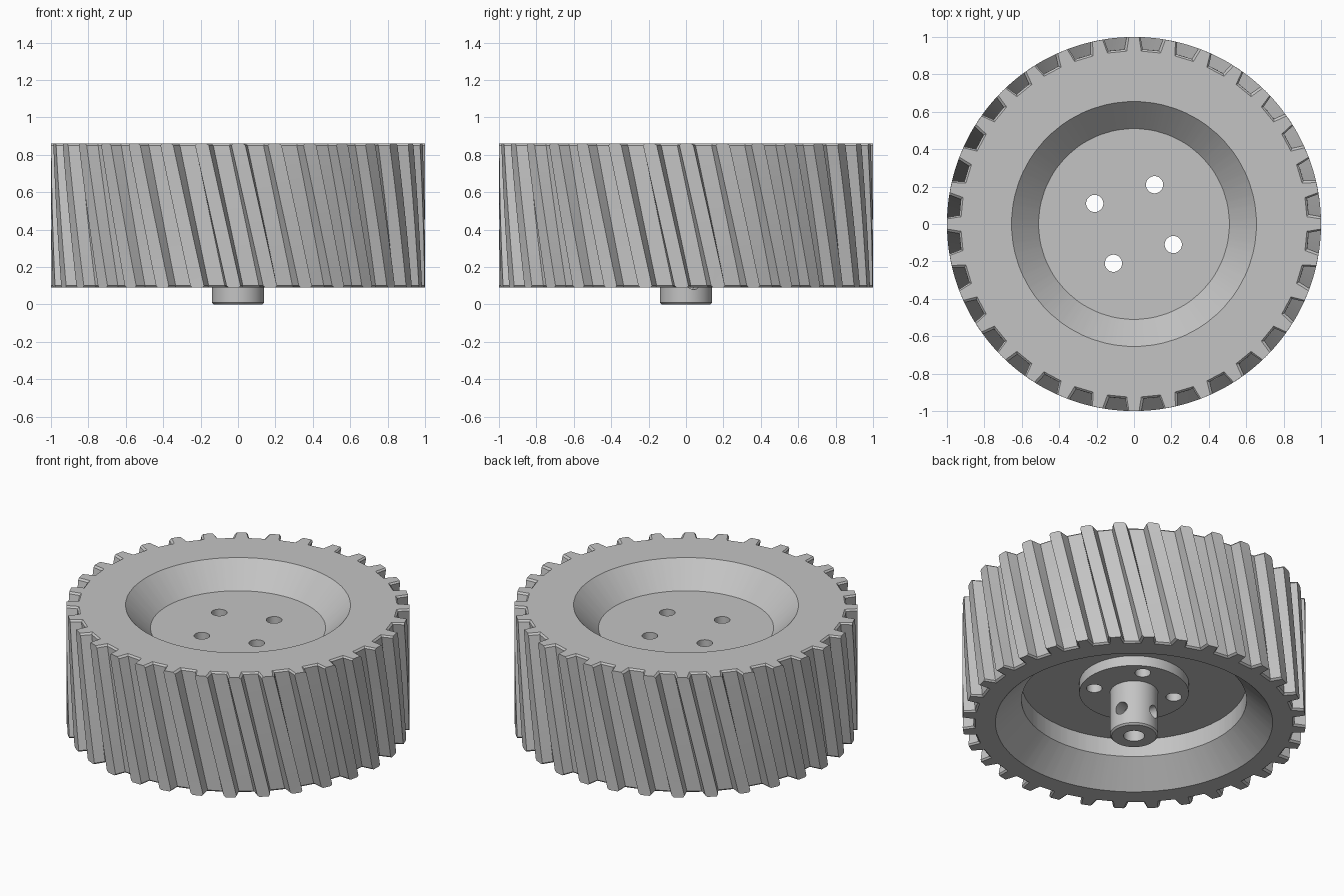
import bpy
import bmesh
from math import sin, cos, pi, radians
from mathutils import Vector, Matrix

cube = bpy.data.objects.get("Cube")
if cube:
    bpy.data.objects.remove(cube)

# Single plain grey
grey = bpy.data.materials.new("plain_grey")
grey.use_nodes = True
colour = (0.55, 0.55, 0.55, 1)
grey.diffuse_color = colour
grey.node_tree.nodes["Principled BSDF"].inputs["Base Color"].default_value = colour

TEETH = 32
PITCH = 2 * pi / TEETH
BOTTOM, TOP = 0.09, 0.86
TWIST = radians(10)
BOLT_ANGLE = radians(62.4)


def make_object(name, bm):
    bmesh.ops.recalc_face_normals(bm, faces=bm.faces)
    mesh = bpy.data.meshes.new(name)
    bm.to_mesh(mesh)
    bm.free()
    mesh.materials.append(grey)
    obj = bpy.data.objects.new(name, mesh)
    bpy.context.collection.objects.link(obj)
    return obj


def stack(name, rings):
    """Skin a list of equal-length rings and cap both ends."""
    bm = bmesh.new()
    loops = [[bm.verts.new(p) for p in ring] for ring in rings]
    for a, b in zip(loops, loops[1:]):
        for i in range(len(a)):
            j = (i + 1) % len(a)
            bm.faces.new((a[i], a[j], b[j], b[i]))
    bm.faces.new(loops[0])
    bm.faces.new(loops[-1])
    return make_object(name, bm)


def ring(angles, r, z):
    return [Vector((r * cos(a), r * sin(a), z)) for a in angles]


def tooth_ring(z, extra=0.0):
    """Tread outline at height z; extra widens the grooves for the end bevel."""
    twist = TWIST * (TOP - z) / (TOP - BOTTOM)
    points = []
    for k in range(TEETH):
        mid = (k + 0.5) * PITCH + twist
        for side, r, half in ((-1, 1, 0.061), (-1, 0.935, 0.046),
                              (1, 0.935, 0.046), (1, 1, 0.061)):
            r = r if r == 1 else r - extra
            a = mid + side * (half + extra)
            points.append(Vector((r * cos(a), r * sin(a), z)))
    return points


def tooth_angles(twist):
    return [(k + 0.5) * PITCH + twist + o for k in range(TEETH)
            for o in (-0.07, -0.05, 0.05, 0.07)]


# Wheel: lower recess, helical tread, upper dish
low, high = tooth_angles(TWIST), tooth_angles(0)
bevel = 0.01
steps = 8
tread = [tooth_ring(BOTTOM, bevel)]
for s in range(steps + 1):
    tread.append(tooth_ring(BOTTOM + bevel + (TOP - BOTTOM - 2 * bevel) * s / steps))
tread.append(tooth_ring(TOP, bevel))
wheel = stack("wheel", [ring(low, 0.655, 0.355), ring(low, 0.655, 0.24),
                        ring(low, 0.807, BOTTOM)] + tread +
              [ring(high, 0.655, TOP), ring(high, 0.51, 0.714)])

# Hub: blind bore, stub and mounting flange
around = [2 * pi * i / 64 for i in range(64)]
hub_profile = [(0.061, 0.34), (0.061, 0), (0.13, 0), (0.14, 0.01),
               (0.14, 0.29), (0.319, 0.29), (0.319, 0.36)]
hub = stack("hub", [ring(around, r, z) for r, z in hub_profile])


# Drilled holes
def drill(name, radius, depth, matrix):
    bm = bmesh.new()
    bmesh.ops.create_cone(bm, cap_ends=True, segments=32, radius1=radius,
                          radius2=radius, depth=depth, matrix=matrix)
    obj = make_object(name, bm)
    obj.hide_render = True
    return obj


bolt_drills, screw_drills = [], []
for k in range(4):
    turn = Matrix.Rotation(BOLT_ANGLE + k * pi / 2, 4, "Z")
    place = turn @ Matrix.Translation((0.237, 0, 0.5))
    bolt_drills.append(drill("bolt_drill", 0.046, 1.2, place))
for k in range(2):
    turn = Matrix.Rotation(BOLT_ANGLE - pi / 4 + k * pi / 2, 4, "Z")
    place = turn @ Matrix.Translation((0.12, 0, 0.12)) @ Matrix.Rotation(pi / 2, 4, "Y")
    screw_drills.append(drill("set_screw_drill", 0.04, 0.17, place))


def cut_and_shade(obj, drills):
    bpy.ops.object.select_all(action="DESELECT")
    obj.select_set(True)
    bpy.context.view_layer.objects.active = obj
    for d in drills:
        mod = obj.modifiers.new("hole", "BOOLEAN")
        mod.operation = "DIFFERENCE"
        mod.solver = "EXACT"
        mod.object = d
        bpy.ops.object.modifier_apply(modifier=mod.name)
    bpy.ops.object.shade_smooth_by_angle(angle=radians(28))


cut_and_shade(wheel, bolt_drills)
cut_and_shade(hub, bolt_drills + screw_drills)
for d in bolt_drills + screw_drills:
    bpy.data.objects.remove(d)
